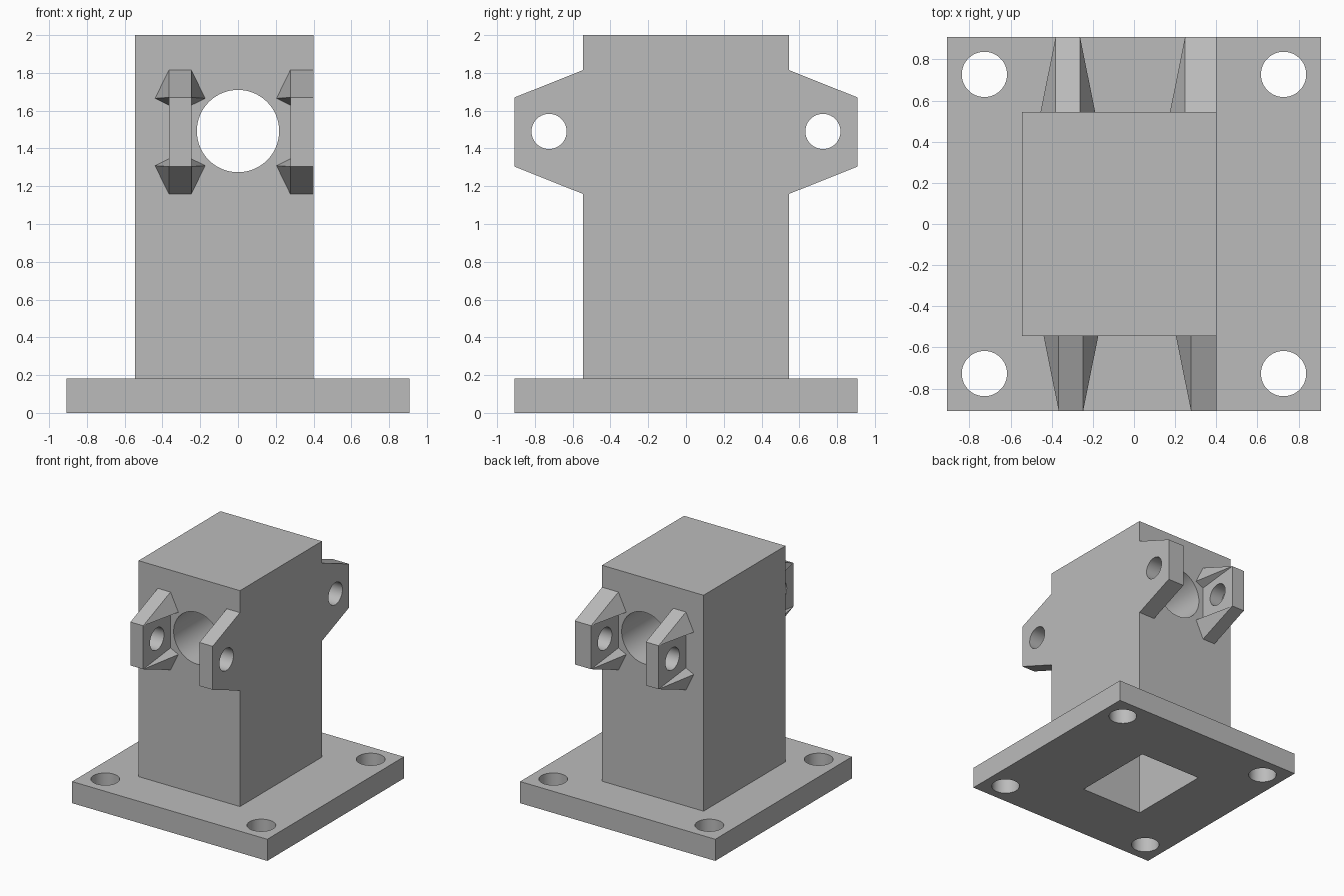
import bpy, bmesh, math
from mathutils import Matrix, Vector

old = bpy.data.objects.get("Cube")
if old:
    bpy.data.objects.remove(old, do_unlink=True)

# One plain grey for everything
grey = bpy.data.materials.new("plain grey")
grey.use_nodes = True
grey.diffuse_color = (0.5, 0.5, 0.5, 1)
grey.node_tree.nodes["Principled BSDF"].inputs["Base Color"].default_value = (0.5, 0.5, 0.5, 1)


def make_object(name, bm):
    bmesh.ops.recalc_face_normals(bm, faces=bm.faces)
    mesh = bpy.data.meshes.new(name)
    bm.to_mesh(mesh)
    bm.free()
    mesh.materials.append(grey)
    ob = bpy.data.objects.new(name, mesh)
    bpy.context.collection.objects.link(ob)
    return ob


def box(name, x, y, z):
    bm = bmesh.new()
    bmesh.ops.create_cube(bm, size=1)
    for v in bm.verts:
        v.co = [r[0] if c < 0 else r[1] for c, r in zip(v.co, (x, y, z))]
    return make_object(name, bm)


def cylinder(centre, radius, depth, axis):
    turn = {"X": Matrix.Rotation(math.pi / 2, 4, "Y"),
            "Y": Matrix.Rotation(math.pi / 2, 4, "X"),
            "Z": Matrix.Identity(4)}[axis]
    bm = bmesh.new()
    bmesh.ops.create_cone(bm, cap_ends=True, segments=64, radius1=radius, radius2=radius,
                          depth=depth, matrix=Matrix.Translation(centre) @ turn)
    return make_object("cutter", bm)


def cut(ob, cutters):
    for c in cutters:
        c.hide_render = True
        mod = ob.modifiers.new("cut", "BOOLEAN")
        mod.operation, mod.solver, mod.object = "DIFFERENCE", "EXACT", c
    bpy.ops.object.select_all(action="DESELECT")
    bpy.context.view_layer.objects.active = ob
    ob.select_set(True)
    for mod in list(ob.modifiers):
        bpy.ops.object.modifier_apply(modifier=mod.name)
    for c in cutters:
        bpy.data.objects.remove(c, do_unlink=True)
    bpy.ops.object.shade_smooth_by_angle(angle=math.radians(30))


HALF, WALL, TIP = 0.909, 0.545, 0.908
BASE_TOP, MID_Z = 0.182, 1.487


def cavity():
    return box("cutter", (-0.364, 0.219), (-0.364, 0.364), (-0.1, 1.09))


# Base plate with four bolt holes
base = box("base_plate", (-HALF, HALF), (-HALF, HALF), (0, BASE_TOP))
cut(base, [cavity()] + [cylinder((x, y, 0.1), 0.11, 0.6, "Z")
                        for x in (-0.727, 0.727) for y in (-0.727, 0.727)])

# Column, hollow from below, with a large bore from front to back
column = box("column", (-WALL, 0.4), (-WALL, WALL), (BASE_TOP, 2))
cut(column, [cavity(), cylinder((0, 0, MID_Z + 0.005), 0.218, 2, "Y")])


# Tapered ears with a pin hole
def ear(name, x0, x1, side):
    bm = bmesh.new()
    profile = [(WALL, -0.328), (TIP, -0.183), (TIP, 0.183), (WALL, 0.328)]
    face = bm.faces.new([bm.verts.new((x0, side * y, MID_Z + z)) for y, z in profile])
    out = bmesh.ops.extrude_face_region(bm, geom=[face])["geom"]
    bmesh.ops.translate(bm, vec=(x1 - x0, 0, 0),
                        verts=[v for v in out if isinstance(v, bmesh.types.BMVert)])
    ob = make_object(name, bm)
    cut(ob, [cylinder(((x0 + x1) / 2, side * 0.725, MID_Z + 0.003), 0.093, 0.6, "X")])


# Pointed gusset on one cheek of an ear, running out to a point at the tip
def gusset(name, x, out, side, up):
    bm = bmesh.new()
    points = [(x, WALL, 0.328), (x + out * 0.073, WALL, 0.178),
              (x, WALL, 0.142), (x, TIP, 0.183)]
    for px, py, pz in points:
        bm.verts.new((px, side * py, MID_Z + up * pz))
    bmesh.ops.convex_hull(bm, input=bm.verts)
    make_object(name, bm)


ears = [("front_right", -0.366, -0.247, -1, (-1, 1)),
        ("front_left", 0.277, 0.4, -1, (-1,)),
        ("back_right", -0.381, -0.262, 1, (-1, 1)),
        ("back_left", 0.248, 0.4, 1, (-1,))]
for name, x0, x1, side, cheeks in ears:
    ear(name + "_ear", x0, x1, side)
    for out in cheeks:
        for up, level in ((1, "upper"), (-1, "lower")):
            where = "inner" if out * (x0 + x1) < 0 else "outer"
            gusset(f"{name}_{level}_{where}_gusset", x0 if out < 0 else x1, out, side, up)
